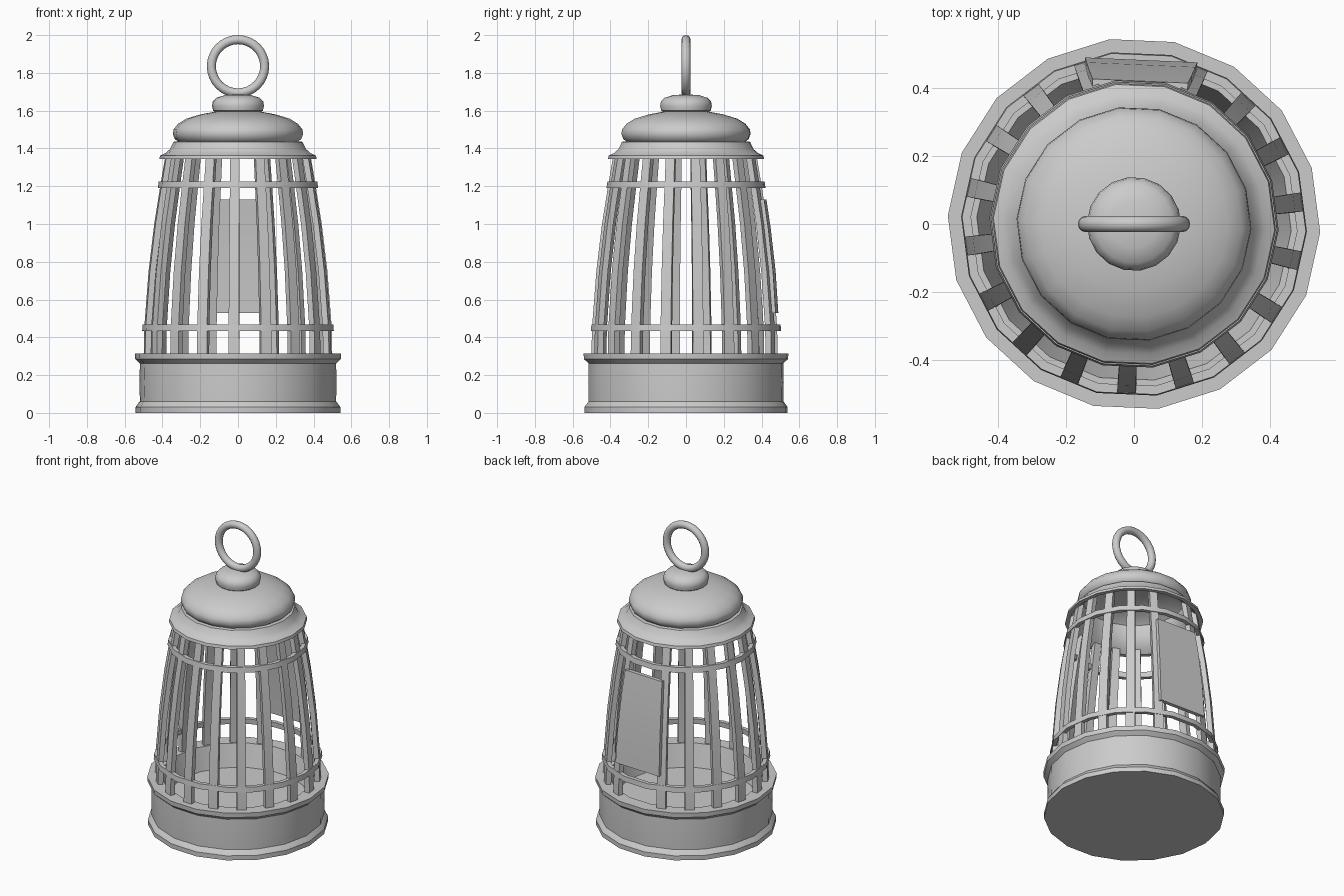
import bpy, bmesh
from math import sin, cos, radians, pi

if "Cube" in bpy.data.objects:
    bpy.data.objects.remove(bpy.data.objects["Cube"])

N = 18
VERT0 = radians(-2.5)      # polygon corners
BAR0 = radians(7.5)        # bars sit on the flat sides


def finish(name, bm, angle=35):
    bmesh.ops.remove_doubles(bm, verts=bm.verts, dist=1e-5)
    bmesh.ops.recalc_face_normals(bm, faces=bm.faces)
    me = bpy.data.meshes.new(name)
    bm.to_mesh(me)
    bm.free()
    ob = bpy.data.objects.new(name, me)
    bpy.context.collection.objects.link(ob)
    bpy.ops.object.select_all(action='DESELECT')
    ob.select_set(True)
    bpy.context.view_layer.objects.active = ob
    bpy.ops.object.shade_smooth_by_angle(angle=radians(angle))
    return ob


def lathe(name, profile, closed=False):
    bm = bmesh.new()
    rings = []
    for r, z in profile:
        if r == 0:
            rings.append([bm.verts.new((0, 0, z))] * N)
        else:
            rings.append([bm.verts.new((r * cos(VERT0 + 2 * pi * i / N),
                                        r * sin(VERT0 + 2 * pi * i / N), z)) for i in range(N)])
    pairs = list(zip(rings, rings[1:]))
    if closed:
        pairs.append((rings[-1], rings[0]))
    for a, b in pairs:
        for i in range(N):
            j = (i + 1) % N
            bm.faces.new(list(dict.fromkeys((a[i], a[j], b[j], b[i]))))
    return finish(name, bm)


def strip(bm, angle, sections):
    """Curved box on a side; section = (outer distance, z, half width, thickness)."""
    u = (cos(angle), sin(angle))
    t = (-u[1], u[0])
    loops = []
    for d, z, w, th in sections:
        loops.append([bm.verts.new((u[0] * p + t[0] * q, u[1] * p + t[1] * q, z))
                      for p, q in ((d, -w), (d, w), (d - th, w), (d - th, -w))])
    for a, b in zip(loops, loops[1:]):
        for i in range(4):
            bm.faces.new((a[i], a[(i + 1) % 4], b[(i + 1) % 4], b[i]))
    bm.faces.new(loops[0])
    bm.faces.new(loops[-1])


# Tray-like base with flange and recessed floor
lathe("base", [(0, 0), (.543, 0), (.543, .03), (.525, .055), (.52, .06), (.522, .16),
               (.52, .262), (.545, .285), (.547, .315), (.462, .315), (.425, .17), (0, .17)])

# Cage bars, with one left out for the door
curve = [(.5, .29, .029), (.497, .45, .028), (.474, .75, .027),
         (.444, 1.0, .026), (.412, 1.2, .025), (.385, 1.36, .024)]
bm = bmesh.new()
for k in range(N):
    if k != 4:
        strip(bm, BAR0 + 2 * pi * k / N, [(d, z, w, .032) for d, z, w in curve])
finish("cage_bars", bm)

# Horizontal hoops
for name, r0, z0, r1, z1 in (("lower_hoop", .508, .433, .505, .467),
                             ("upper_hoop", .425, 1.19, .42, 1.224)):
    lathe(name, [(r0, z0), (r1, z1), (r1 - .026, z1), (r0 - .026, z0)], closed=True)

# Door panel at the back
bm = bmesh.new()
strip(bm, BAR0 + radians(80), [(.482, .53, .165, .025), (.468, .75, .16, .025),
                               (.442, .98, .15, .025), (.42, 1.13, .14, .025)])
finish("door_panel", bm)

# Hollow roof: rim, flare and dome
lathe("roof", [(0, 1.6), (.12, 1.595), (.2, 1.58), (.275, 1.557), (.318, 1.53), (.342, 1.5),
               (.345, 1.475), (.335, 1.45), (.32, 1.438), (.342, 1.435), (.362, 1.395),
               (.385, 1.375), (.413, 1.362), (.417, 1.343), (.39, 1.343), (.355, 1.37),
               (.315, 1.43), (.31, 1.5), (.25, 1.545), (0, 1.57)])

# Knob on top
lathe("top_knob", [(0, 1.58), (.115, 1.588), (.132, 1.6), (.138, 1.625), (.134, 1.648),
                   (.115, 1.668), (.07, 1.682), (0, 1.687)])

# Hanging ring
bpy.ops.mesh.primitive_torus_add(location=(0, 0, 1.835), rotation=(pi / 2, 0, 0),
                                 major_radius=.141, minor_radius=.024,
                                 major_segments=32, minor_segments=12)
ring = bpy.context.object
ring.name = "hanging_ring"
bpy.ops.object.shade_smooth_by_angle(angle=radians(40))
